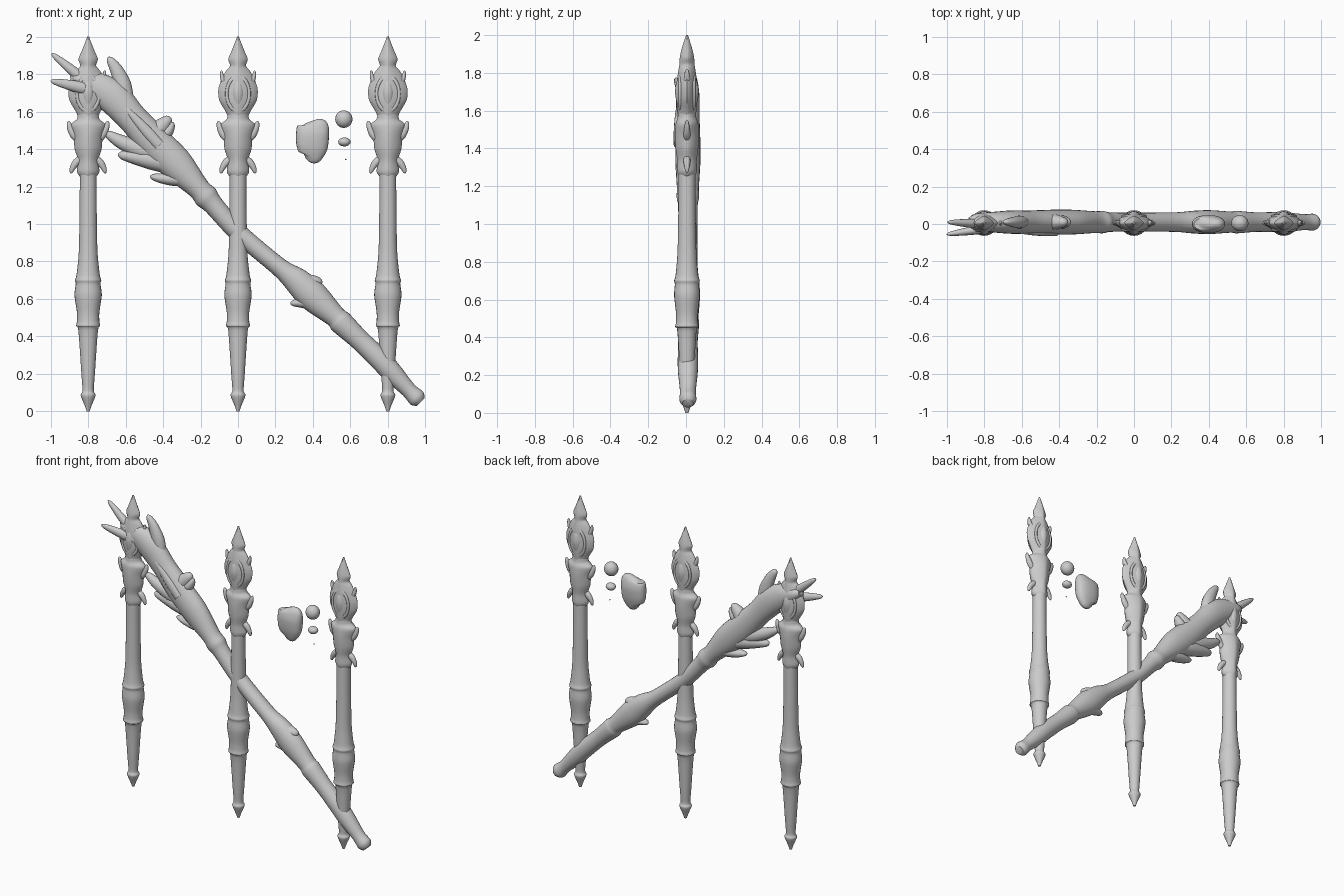
import bpy
import bmesh
from math import cos, sin, pi
from mathutils import Vector

cube = bpy.data.objects.get("Cube")
if cube:
    bpy.data.objects.remove(cube, do_unlink=True)

stone = bpy.data.materials.new("grey stone")
stone.use_nodes = True
GREY = (0.6, 0.6, 0.6, 1)
stone.diffuse_color = GREY
stone.node_tree.nodes["Principled BSDF"].inputs["Base Color"].default_value = GREY


def smooth_rows(rows, steps):
    """Pass a smooth curve through the rows of position and radius."""
    pts = [Vector(r) for r in rows]
    pts = [pts[0]] + pts + [pts[-1]]
    out = []
    for a, b, c, d in zip(pts, pts[1:], pts[2:], pts[3:]):
        for i in range(steps):
            t = i / steps
            m, n = (c - a) * 0.4, (d - b) * 0.4
            out.append(b * (2*t**3 - 3*t**2 + 1) + m * (t**3 - 2*t**2 + t)
                       + c * (3*t**2 - 2*t**3) + n * (t**3 - t**2))
    return out + [pts[-1]]


def spow(v, p):
    return abs(v) ** p * (1 if v >= 0 else -1)


def loft(name, rows, power=1.0, sides=24, steps=4, sharp=0.9):
    """Skin rings along a path in the xz plane; row = x, y, z, width, depth."""
    rows = smooth_rows([tuple(r) for r in rows], steps)
    bm = bmesh.new()
    rings = []
    for i, r in enumerate(rows):
        a, b = rows[max(i - 1, 0)], rows[min(i + 1, len(rows) - 1)]
        along = Vector((b[0] - a[0], 0, b[2] - a[2])).normalized()
        side = Vector((along.z, 0, -along.x))
        ring = []
        for k in range(sides):
            t = 2 * pi * k / sides
            offset = side * spow(cos(t), power) * max(r[3], 0.002)
            offset.y = spow(sin(t), power) * max(r[4], 0.002)
            ring.append(bm.verts.new(Vector(r[:3]) + offset))
        rings.append(ring)
    for lo, hi in zip(rings, rings[1:]):
        for k in range(sides):
            n = (k + 1) % sides
            bm.faces.new((lo[k], lo[n], hi[n], hi[k]))
    bm.faces.new(rings[0][::-1])
    bm.faces.new(rings[-1])
    bmesh.ops.recalc_face_normals(bm, faces=bm.faces)
    mesh = bpy.data.meshes.new(name)
    bm.to_mesh(mesh)
    bm.free()
    mesh.materials.append(stone)
    obj = bpy.data.objects.new(name, mesh)
    bpy.context.collection.objects.link(obj)
    finish(obj, sharp)
    return obj


def finish(obj, sharp=0.9):
    bpy.ops.object.select_all(action='DESELECT')
    obj.select_set(True)
    bpy.context.view_layer.objects.active = obj
    bpy.ops.object.shade_smooth_by_angle(angle=sharp)


def thorn(name, start, end, width, depth, bend=0.0, y=0.01, tip_y=None):
    """A tapering, slightly bent spike between two xz points."""
    a, b = Vector(start), Vector(end)
    tip_y = y if tip_y is None else tip_y
    d = b - a
    rows = []
    for t, s in ((0, 1), (0.35, 1), (0.7, 0.75), (0.93, 0.45), (1, 0.1)):
        p = a + d * t + Vector((-d.y, d.x)) * bend * 4 * t * (1 - t)
        rows.append((p.x, y + (tip_y - y) * t, p.y, width * s, depth * s))
    return loft(name, rows, sides=12, steps=3)


# Upright staffs: height, half width, half depth
SHAFT = [(0, .008, .008), (.03, .018, .018), (.085, .04, .038), (.11, .03, .03),
         (.2, .036, .036), (.43, .052, .05), (.455, .064, .062), (.48, .06, .058),
         (.53, .06, .058), (.62, .073, .068), (.68, .066, .064), (.7, .07, .068),
         (.73, .062, .06), (.85, .05, .05), (1.05, .046, .046), (1.3, .044, .044)]
COLLAR = [(1.25, .042, .042), (1.28, .06, .052), (1.34, .054, .052), (1.4, .072, .06),
          (1.47, .078, .064), (1.53, .092, .06), (1.56, .06, .05), (1.6, .055, .045)]
HEAD = [(1.54, .04, .042), (1.6, .066, .05), (1.66, .1, .055), (1.72, .105, .055),
        (1.78, .085, .05), (1.82, .062, .044), (1.845, .042, .04), (1.88, .052, .038),
        (1.92, .036, .03), (1.97, .016, .015), (2.0, .005, .005)]

for label, x in (("right", -.8), ("middle", 0), ("left", .8)):
    def upright(part, rows, power):
        loft(label + part, [(x, .005, z, w, d) for z, w, d in rows], power)
    upright("_staff_shaft", SHAFT, 1)
    upright("_staff_collar", COLLAR, 1.3)
    upright("_staff_head", HEAD, 1.45)
    for s, hand in ((-1, "_right"), (1, "_left")):
        def spike(part, start, end, width, bend):
            thorn(label + part + hand, (x + s * start[0], start[1]),
                  (x + s * end[0], end[1]), width, .018, s * bend, .005)
        spike("_collar_leaf", (.05, 1.45), (.105, 1.55), .022, -.1)
        spike("_collar_hook", (.035, 1.35), (.092, 1.27), .02, .12)
        spike("_head_barb", (.06, 1.74), (.088, 1.82), .014, -.1)
    # Oval boss with a raised rim on both faces of the head
    loft(label + "_head_oval", [(x, .005, 1.6, .004, .02), (x, .005, 1.63, .03, .05),
                                (x, .005, 1.7, .044, .063), (x, .005, 1.76, .03, .052),
                                (x, .005, 1.79, .004, .02)])
    for face in (-1, 1):
        bpy.ops.mesh.primitive_torus_add(
            major_segments=32, minor_segments=8, major_radius=.06, minor_radius=.009,
            location=(x, .005 + face * .036, 1.695), rotation=(pi / 2, 0, 0))
        rim = bpy.context.object
        rim.name = label + "_head_rim"
        rim.scale = (1, 1.5, 1)
        rim.data.materials.append(stone)
        finish(rim)

# Leaning staff: x, height, half width, half depth
LEANING = [(.975, .05, .03, .03), (.955, .07, .048, .045), (.91, .115, .042, .042),
           (.82, .21, .056, .052), (.76, .275, .058, .054), (.65, .38, .055, .052),
           (.55, .475, .064, .06), (.52, .505, .058, .056), (.4, .615, .082, .064),
           (.31, .7, .07, .06), (.22, .77, .05, .052), (.0, .955, .05, .05),
           (-.13, 1.1, .054, .052), (-.17, 1.145, .066, .06), (-.21, 1.19, .06, .058),
           (-.33, 1.32, .09, .066), (-.45, 1.44, .09, .066), (-.56, 1.56, .08, .062),
           (-.66, 1.67, .09, .062), (-.75, 1.73, .08, .055), (-.84, 1.77, .045, .045),
           (-.88, 1.785, .02, .025)]
loft("leaning_staff", [(x, .01, z, w, d) for x, z, w, d in LEANING])

# Prongs, horn and fins of the leaning staff
thorn("lower_prong", (-.76, 1.71), (-1, 1.765), .032, .024, 0, -.02, -.055)
thorn("upper_prong", (-.8, 1.75), (-.995, 1.91), .028, .024, 0, .0, .01)
thorn("horn", (-.6, 1.66), (-.695, 1.89), .045, .034, -.08)
thorn("upper_fin", (-.47, 1.46), (-.36, 1.57), .05, .045, .0)
thorn("upper_fin_hook", (-.4, 1.47), (-.35, 1.545), .03, .035, -.1)
thorn("long_lower_fin", (-.4, 1.37), (-.71, 1.49), .05, .045, .06)
thorn("middle_lower_fin", (-.38, 1.32), (-.64, 1.37), .05, .05, -.02)
thorn("short_lower_fin", (-.26, 1.24), (-.47, 1.255), .036, .045, .04)
thorn("side_ridge", (-.42, 1.42), (-.6, 1.62), .03, .02, 0, -.045)
thorn("grip_upper_fin", (.32, .67), (.45, .685), .045, .045, .1)
thorn("grip_lower_fin", (.46, .56), (.28, .575), .035, .045, -.06)
thorn("grip_barb", (.32, .66), (.18, .79), .04, .03, -.02)

# Floating rock pieces
loft("large_rock", [(.37, 0, 1.342, .015, .01), (.385, 0, 1.36, .06, .028),
                    (.395, 0, 1.41, .083, .042), (.398, 0, 1.48, .088, .047),
                    (.4, 0, 1.53, .08, .035), (.395, 0, 1.55, .035, .012)], .85)
for name, x, z, w, h, d in (("round_rock", .565, 1.56, .046, .047, .043),
                            ("small_rock", .568, 1.438, .033, .024, .03),
                            ("rock_chip", .575, 1.345, .004, .004, .004)):
    loft(name, [(x, .005, z - h * cos(pi * k / 8), w * sin(pi * k / 8), d * sin(pi * k / 8))
                for k in range(9)], sides=20, steps=2)
